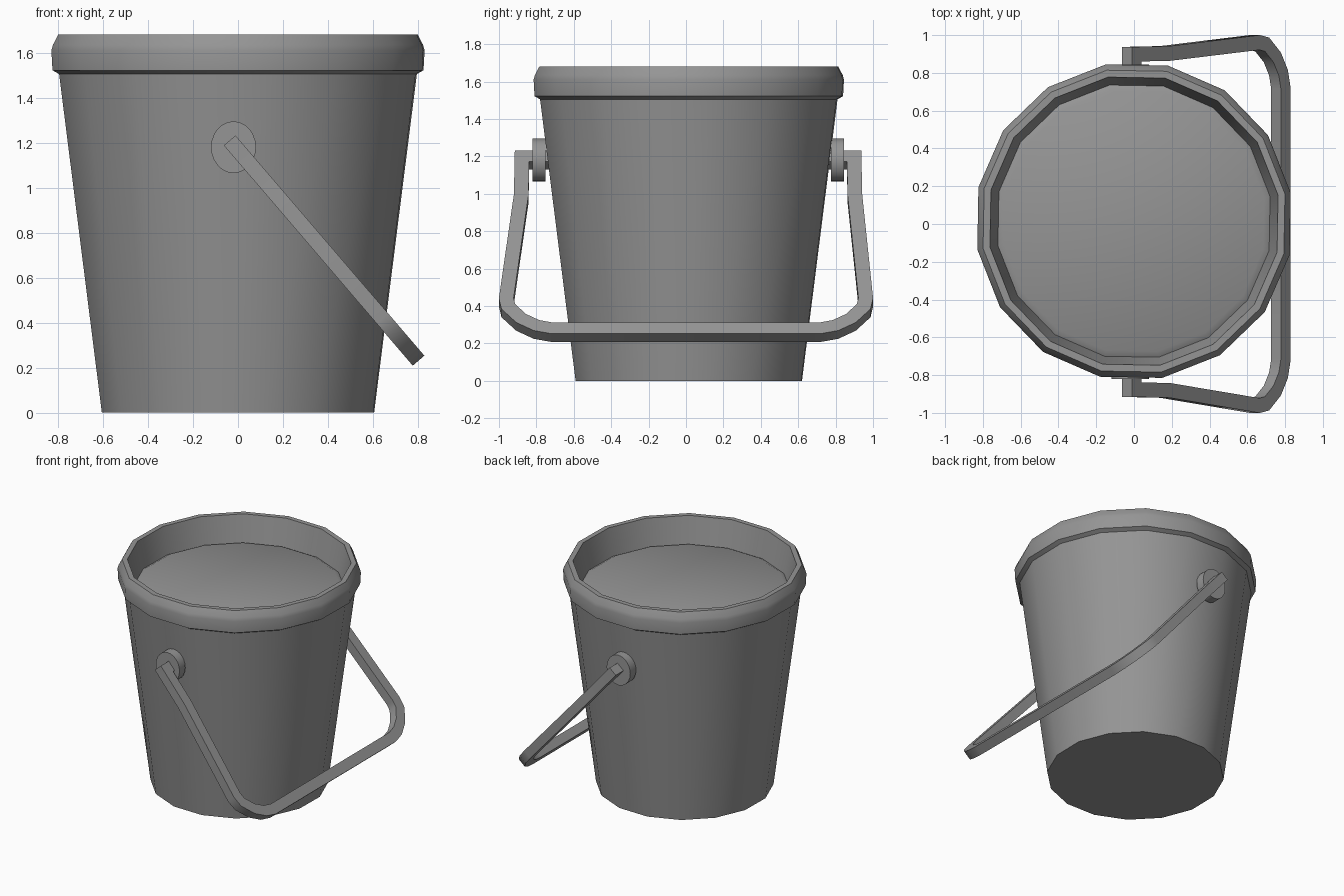
import bpy, bmesh, math
from mathutils import Vector

if "Cube" in bpy.data.objects:
    bpy.data.objects.remove(bpy.data.objects["Cube"], do_unlink=True)

grey = bpy.data.materials.new("plain grey")
grey.use_nodes = True
grey.diffuse_color = (0.3, 0.3, 0.3, 1)
grey.node_tree.nodes["Principled BSDF"].inputs["Base Color"].default_value = (0.3, 0.3, 0.3, 1)


def add_object(name, bm):
    bmesh.ops.recalc_face_normals(bm, faces=bm.faces)
    mesh = bpy.data.meshes.new(name)
    bm.to_mesh(mesh)
    bm.free()
    mesh.materials.append(grey)
    obj = bpy.data.objects.new(name, mesh)
    bpy.context.collection.objects.link(obj)
    bpy.ops.object.select_all(action='DESELECT')
    obj.select_set(True)
    bpy.context.view_layer.objects.active = obj
    bpy.ops.object.shade_smooth_by_angle(angle=math.radians(32))


def skin(bm, rings):
    """Join rings of points with quads and cap both ends."""
    loops = [[bm.verts.new(p) for p in ring] for ring in rings]
    for a, b in zip(loops, loops[1:]):
        for i in range(len(a)):
            j = (i + 1) % len(a)
            bm.faces.new((a[i], a[j], b[j], b[i]))
    bm.faces.new(loops[0])
    bm.faces.new(loops[-1])


# Bucket: tapered wall, rolled rim and raised filling with a softened edge
SIDES = 16
TURN = math.radians(10.2)
CENTRE_Y = 0.015


def circle(r, z):
    angles = [TURN + math.tau * i / SIDES for i in range(SIDES)]
    return [(r * math.cos(a), CENTRE_Y + r * math.sin(a), z) for a in angles]


profile = [(0.615, 0), (0.808, 1.505), (0.838, 1.522), (0.843, 1.61), (0.836, 1.635), (0.812, 1.68),
           (0.775, 1.68), (0.732, 1.478), (0.70, 1.495)]
bm = bmesh.new()
skin(bm, [circle(r, z) for r, z in profile])
add_object("bucket", bm)

# Oval bosses that hold the handle
for side, name in ((-1, "front_boss"), (1, "back_boss")):
    rings = []
    for depth in (0.762, 0.832):
        y = side * depth + 0.012
        rings.append([(-0.02 + 0.1 * math.cos(a), y, 1.18 + 0.115 * math.sin(a))
                      for a in (math.tau * i / 24 for i in range(24))])
    bm = bmesh.new()
    skin(bm, rings)
    add_object(name, bm)

# Handle: square bar swept along a mirrored path in a tilted plane
origin = Vector((-0.037, 0, 1.21))
along = Vector((0.651, 0, -0.759))
across = Vector((0.759, 0, 0.651))
HALF_WIDTH = 0.039
HALF_DEPTH = 0.034
pivot_end = ((0.039, 0.72), (0.039, 0.888), (0.31, 0.892))
bend = ((1.04, 0.961), (1.10, 0.95), (1.182, 0.882), (1.232, 0.80), (1.251, 0.72))
path = []
for side in (1, -1):
    half = [Vector((u, side * y + 0.011)) for u, y in pivot_end]
    half += [Vector((u, side * y)) for u, y in bend]
    path += half[::side]

rings = []
for i, p in enumerate(path):
    before = (p - path[i - 1]).normalized() if i else (path[1] - p).normalized()
    after = (path[i + 1] - p).normalized() if i < len(path) - 1 else before
    n1 = Vector((-before.y, before.x))
    n2 = Vector((-after.y, after.x))
    mitre = (n1 + n2).normalized()
    mitre *= HALF_WIDTH / mitre.dot(n1)
    ring = []
    for s, t in ((1, 1), (1, -1), (-1, -1), (-1, 1)):
        q = p + mitre * s
        ring.append(origin + along * q.x + Vector((0, q.y, 0)) + across * HALF_DEPTH * t)
    rings.append(ring)
bm = bmesh.new()
skin(bm, rings)
add_object("handle", bm)
